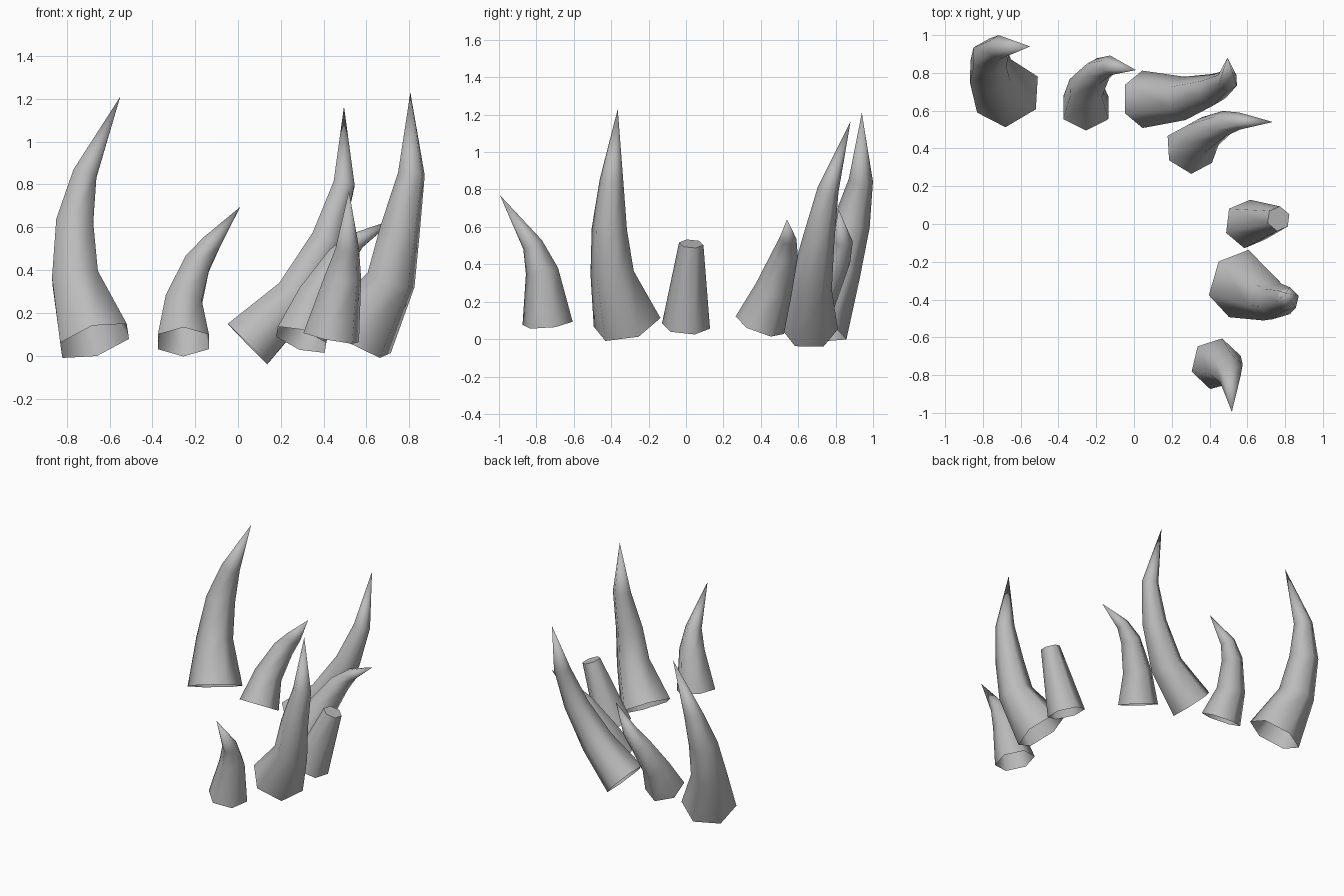
import bpy, bmesh, math
from mathutils import Vector

if "Cube" in bpy.data.objects:
    bpy.data.objects.remove(bpy.data.objects["Cube"])

SIDES = 6

stone = bpy.data.materials.new("horn_grey")
stone.diffuse_color = (0.5, 0.5, 0.5, 1)
stone.use_nodes = True
stone.node_tree.nodes["Principled BSDF"].inputs["Base Color"].default_value = stone.diffuse_color


def horn(name, phase, rings, tip=None):
    """Sweep six-sided rings (x, y, z, radius) square to the path, ending in a tip or a flat cut."""
    path = [Vector(r[:3]) for r in rings] + ([Vector(tip)] if tip else [])
    bm = bmesh.new()
    loops = []
    for i, ring in enumerate(rings):
        # ring direction: average of the neighbouring segments
        tangent = Vector()
        if i > 0:
            tangent += (path[i] - path[i - 1]).normalized()
        if i < len(path) - 1:
            tangent += (path[i + 1] - path[i]).normalized()
        turn = Vector((0, 0, 1)).rotation_difference(tangent.normalized())
        loop = []
        for k in range(SIDES):
            a = math.radians(phase) + math.tau * k / SIDES
            loop.append(bm.verts.new(path[i] + turn @ Vector((math.cos(a), math.sin(a), 0)) * ring[3]))
        loops.append(loop)
    # side walls, the base stays open
    for low, high in zip(loops, loops[1:]):
        for k in range(SIDES):
            n = (k + 1) % SIDES
            bm.faces.new((low[k], low[n], high[n], high[k]))
    # pointed tip or flat cut
    if tip:
        point = bm.verts.new(path[-1])
        for k in range(SIDES):
            bm.faces.new((loops[-1][k], loops[-1][(k + 1) % SIDES], point))
    else:
        bm.faces.new(loops[-1])
    mesh = bpy.data.meshes.new(name)
    bm.to_mesh(mesh)
    bm.free()
    mesh.materials.append(stone)
    obj = bpy.data.objects.new(name, mesh)
    bpy.context.collection.objects.link(obj)
    bpy.context.view_layer.objects.active = obj
    obj.select_set(True)
    bpy.ops.object.shade_smooth_by_angle(angle=math.radians(65))
    obj.select_set(False)


# Tall horn, back left
horn("tall_back_horn", 30,
     [(-0.67, 0.685, 0.07, 0.187), (-0.76, 0.81, 0.36, 0.125),
      (-0.763, 0.885, 0.62, 0.10), (-0.715, 0.935, 0.85, 0.065)],
     (-0.55, 0.94, 1.21))

# Small curled horn, back middle
horn("small_back_horn", 30,
     [(-0.255, 0.615, 0.065, 0.138), (-0.255, 0.72, 0.25, 0.098),
      (-0.19, 0.81, 0.43, 0.072), (-0.125, 0.84, 0.525, 0.052)],
     (0.01, 0.815, 0.695))

# Long horn leaning right, back right
horn("leaning_back_horn", 30,
     [(0.045, 0.66, 0.055, 0.152), (0.27, 0.665, 0.275, 0.115),
      (0.415, 0.71, 0.54, 0.085), (0.495, 0.76, 0.80, 0.057)],
     (0.495, 0.88, 1.165))

# Short leaning horn, right
horn("short_side_horn", 30,
     [(0.295, 0.395, 0.075, 0.138), (0.365, 0.47, 0.27, 0.10),
      (0.475, 0.53, 0.455, 0.07), (0.56, 0.545, 0.54, 0.045)],
     (0.735, 0.54, 0.64))

# Broken stub with a flat cut
horn("broken_stub", 22,
     [(0.6, 0.0, 0.07, 0.13), (0.765, 0.028, 0.51, 0.066)])

# Tall horn, front right
horn("tall_front_horn", 16,
     [(0.555, -0.315, 0.09, 0.187), (0.715, -0.395, 0.355, 0.12),
      (0.757, -0.41, 0.59, 0.097), (0.81, -0.398, 0.85, 0.065)],
     (0.805, -0.365, 1.23))

# Small horn, front
horn("small_front_horn", 17,
     [(0.435, -0.74, 0.085, 0.138), (0.49, -0.77, 0.365, 0.09),
      (0.51, -0.82, 0.505, 0.057)],
     (0.518, -0.995, 0.77))
